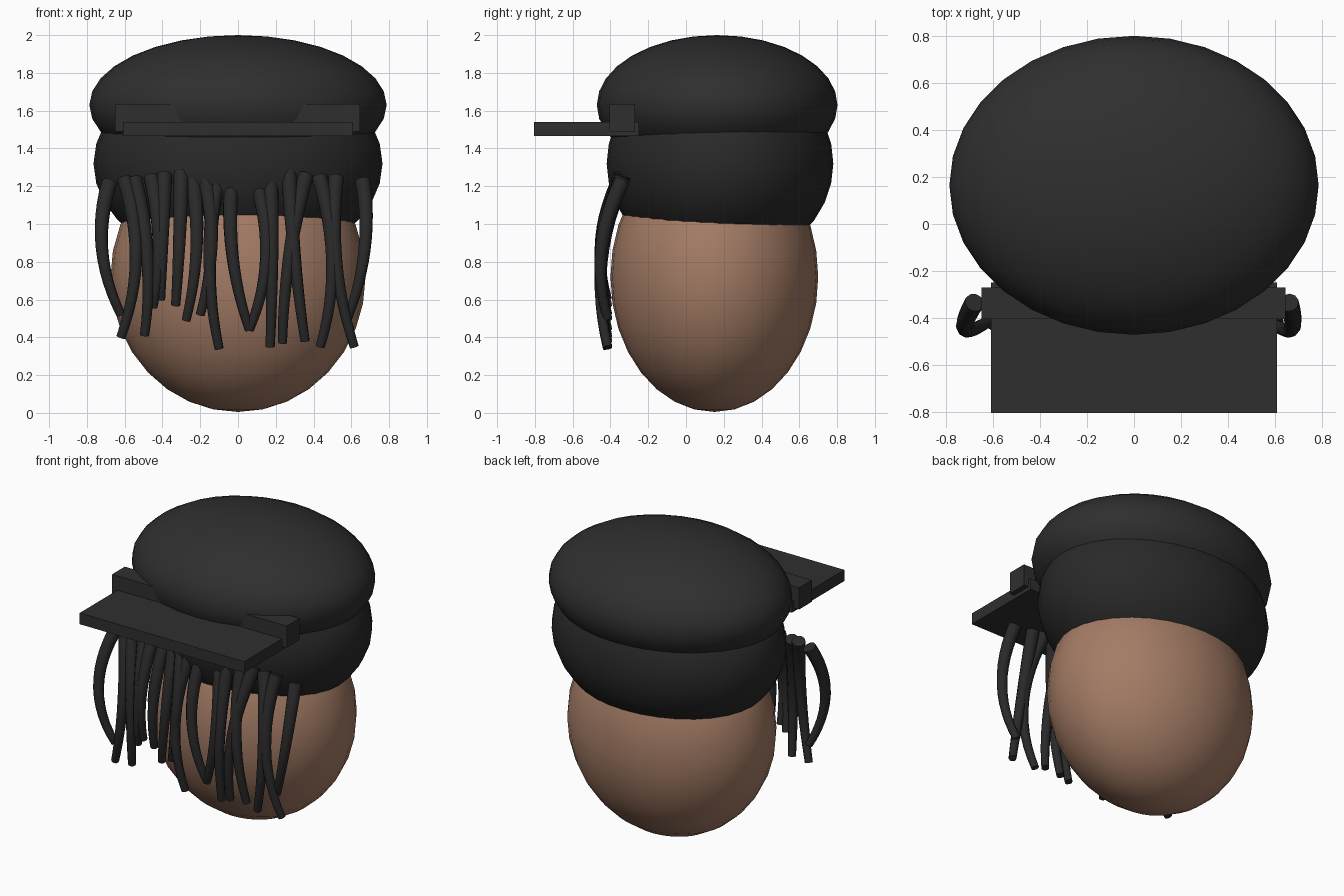
import bpy
import math

cube = bpy.data.objects.get("Cube")
if cube:
    bpy.data.objects.remove(cube, do_unlink=True)


def make_material(name, colour):
    mat = bpy.data.materials.new(name)
    mat.use_nodes = True
    mat.diffuse_color = (*colour, 1)
    bsdf = next(n for n in mat.node_tree.nodes if n.type == "BSDF_PRINCIPLED")
    bsdf.inputs["Base Color"].default_value = (*colour, 1)
    return mat


skin = make_material("skin brown", (0.37, 0.20, 0.13))
hair = make_material("hair black", (0.022, 0.022, 0.023))
cloth = make_material("cap charcoal", (0.028, 0.028, 0.028))


def finish(obj, name, mat, smooth):
    obj.name = name
    obj.data.materials.clear()
    obj.data.materials.append(mat)
    if smooth:
        bpy.ops.object.shade_smooth_by_angle(angle=math.radians(40))
    return obj


def ellipsoid(name, centre, radii, mat):
    bpy.ops.mesh.primitive_uv_sphere_add(segments=32, ring_count=16, location=centre)
    obj = bpy.context.object
    obj.scale = radii
    bpy.ops.object.transform_apply(location=False, rotation=False, scale=True)
    return finish(obj, name, mat, True)


def box(name, low, high, mat):
    bpy.ops.mesh.primitive_cube_add(
        size=1, location=[(a + b) / 2 for a, b in zip(low, high)])
    obj = bpy.context.object
    obj.scale = [b - a for a, b in zip(low, high)]
    bpy.ops.object.transform_apply(location=False, rotation=False, scale=True)
    return finish(obj, name, mat, False)


def through(a, b, c, t):
    """Parabola through three values at t = 0, 0.5 and 1."""
    return (a * (1 - t) * (1 - 2 * t) + b * 4 * t * (1 - t) + c * t * (2 * t - 1))


def strand(name, top_x, mid_x, end_x, top_z, end_z):
    curve = bpy.data.curves.new(name, "CURVE")
    curve.dimensions = "3D"
    curve.bevel_depth = 0.042
    curve.bevel_resolution = 3
    curve.use_fill_caps = True
    steps = 12
    spline = curve.splines.new("POLY")
    spline.points.add(steps)
    for i, point in enumerate(spline.points):
        t = i / steps
        point.co = (through(top_x, mid_x, end_x, t),
                    through(-0.335, -0.448, -0.415, t),
                    top_z + (end_z - top_z) * t, 1)
        point.radius = 1 - 0.42 * t
    obj = bpy.data.objects.new(name, curve)
    bpy.context.collection.objects.link(obj)
    bpy.ops.object.select_all(action="DESELECT")
    obj.select_set(True)
    bpy.context.view_layer.objects.active = obj
    bpy.ops.object.convert(target="MESH")
    return finish(bpy.context.object, name, hair, True)


# Head, hair band and soft cap crown
ellipsoid("head", (0, 0.15, 0.72), (0.675, 0.55, 0.715), skin)
ellipsoid("hair_cap", (0, 0.18, 1.32), (0.765, 0.6, 0.54), hair)
ellipsoid("cap_crown", (0, 0.165, 1.63), (0.787, 0.637, 0.37), cloth)

# Flat peak and the bar behind it
box("cap_peak", (-0.61, -0.805, 1.465), (0.61, -0.25, 1.54), cloth)
box("cap_bar", (-0.65, -0.405, 1.49), (0.645, -0.27, 1.635), cloth)

# Fringe: top x, middle x, end x, top z, end z
fringe = [
    (-0.68, -0.72, -0.62, 1.22, 0.52),
    (-0.60, -0.54, -0.62, 1.24, 0.40),
    (-0.55, -0.48, -0.495, 1.24, 0.41),
    (-0.46, -0.42, -0.45, 1.25, 0.56),
    (-0.39, -0.40, -0.41, 1.26, 0.60),
    (-0.30, -0.31, -0.33, 1.27, 0.57),
    (-0.24, -0.22, -0.275, 1.24, 0.49),
    (-0.18, -0.14, -0.20, 1.27, 0.52),
    (-0.10, -0.15, -0.10, 1.27, 0.34),
    (-0.03, -0.03, 0.06, 1.24, 0.44),
    (0.10, 0.15, 0.06, 1.22, 0.44),
    (0.17, 0.18, 0.17, 1.26, 0.35),
    (0.27, 0.30, 0.355, 1.28, 0.38),
    (0.36, 0.27, 0.235, 1.26, 0.37),
    (0.43, 0.50, 0.435, 1.25, 0.35),
    (0.52, 0.52, 0.615, 1.25, 0.35),
    (0.66, 0.67, 0.58, 1.23, 0.50),
]
for number, values in enumerate(fringe, 1):
    strand(f"fringe_strand_{number}", *values)
